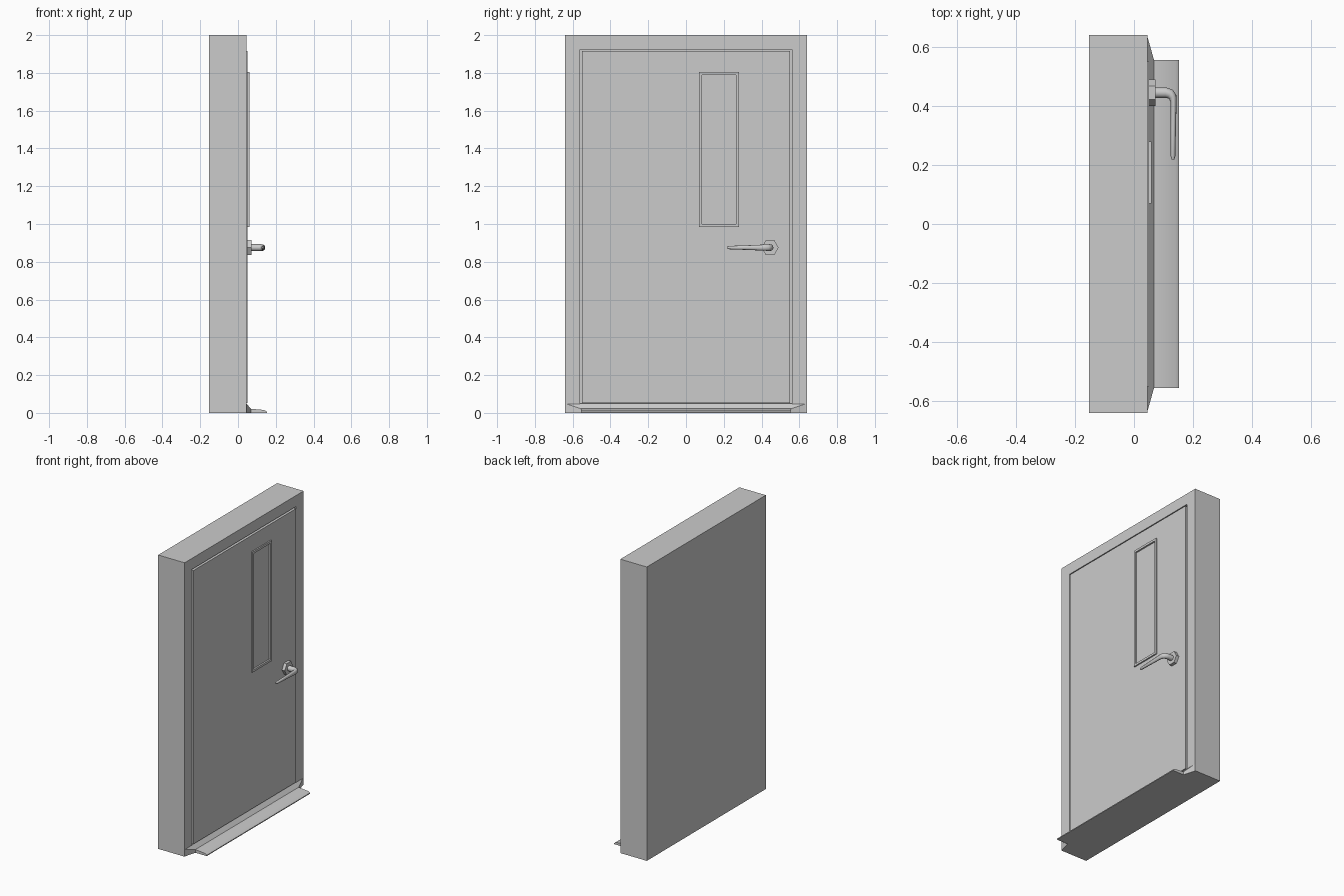
import bpy, bmesh, math

if "Cube" in bpy.data.objects:
    bpy.data.objects.remove(bpy.data.objects["Cube"])


def finish(name, bm, angle=30):
    bmesh.ops.recalc_face_normals(bm, faces=bm.faces)
    me = bpy.data.meshes.new(name)
    bm.to_mesh(me)
    bm.free()
    ob = bpy.data.objects.new(name, me)
    bpy.context.collection.objects.link(ob)
    bpy.ops.object.select_all(action='DESELECT')
    ob.select_set(True)
    bpy.context.view_layer.objects.active = ob
    bpy.ops.object.shade_smooth_by_angle(angle=math.radians(angle))
    return ob


def loft(name, rings, cap_start=True, angle=30):
    """Join successive rings of points with faces and cap the ends."""
    bm = bmesh.new()
    loops = [[bm.verts.new(p) for p in ring] for ring in rings]
    n = len(loops[0])
    for a, b in zip(loops, loops[1:]):
        for i in range(n):
            j = (i + 1) % n
            bm.faces.new((a[i], a[j], b[j], b[i]))
    if cap_start:
        bm.faces.new(loops[0])
    bm.faces.new(loops[-1])
    return finish(name, bm, angle)


def rect(x, y0, y1, z0, z1):
    return [(x, y0, z0), (x, y1, z0), (x, y1, z1), (x, y0, z1)]


# Thick door frame: solid back, shallow recess for the door
outer, opening = (-0.64, 0.64, 0, 2), (-0.56, 0.56, 0.045, 1.925)
loft("door_frame", [rect(-0.153, *outer), rect(0.046, *outer),
                    rect(0.046, *opening), rect(0.03, *opening)])

# Door leaf with a window hole
leaf, hole = (-0.551, 0.551, 0.053, 1.915), (0.079, 0.266, 0.995, 1.79)
loft("door_leaf", [rect(0.028, *leaf), rect(0.051, *leaf),
                   rect(0.051, *hole), rect(0.044, *hole)])

# Raised window trim with a tapered rim around the recessed pane
trim = (0.07, 0.28, 0.985, 1.805)
loft("window_trim", [rect(0.049, *trim), rect(0.06, *trim),
                     rect(0.06, 0.084, 0.266, 1.0, 1.79),
                     rect(0.046, 0.084, 0.266, 1.0, 1.79)])

# Threshold lip: flares from full frame width down to a thin drip edge
sections = [(0.044, 0.64, 0.0, 0.05), (0.068, 0.555, 0.0, 0.022),
            (0.14, 0.555, 0.0, 0.015), (0.153, 0.555, 0.0, 0.006)]
loft("threshold", [rect(x, -w, w, z0, z1) for x, w, z0, z1 in sections])

# Hexagonal handle plate
HY, HZ = 0.445, 0.875


def hexagon(x, r):
    return [(x, HY + r * math.cos(i * math.pi / 3),
             HZ + r * math.sin(i * math.pi / 3)) for i in range(6)]


loft("handle_plate", [hexagon(0.048, 0.045), hexagon(0.072, 0.045)])


# Lever handle: round neck, rounded elbow and a tapering grip
# path entries: x, y, direction angle from +x towards -y, half width, half height
path = [(0.068, HY, 0, 0.018, 0.018), (0.107, HY, 0, 0.018, 0.018),
        (0.122, 0.441, 30, 0.017, 0.018), (0.131, 0.431, 60, 0.014, 0.017),
        (0.134, 0.412, 90, 0.010, 0.016), (0.133, 0.32, 90, 0.009, 0.012),
        (0.132, 0.23, 90, 0.008, 0.009), (0.132, 0.218, 90, 0.004, 0.005)]
rings = []
for x, y, deg, w, h in path:
    a = math.radians(deg)
    ring = []
    for i in range(12):
        t = i * math.pi / 6
        s = w * math.cos(t)
        ring.append((x + s * math.sin(a), y + s * math.cos(a),
                     HZ + h * math.sin(t)))
    rings.append(ring)
loft("lever_handle", rings, angle=45)
